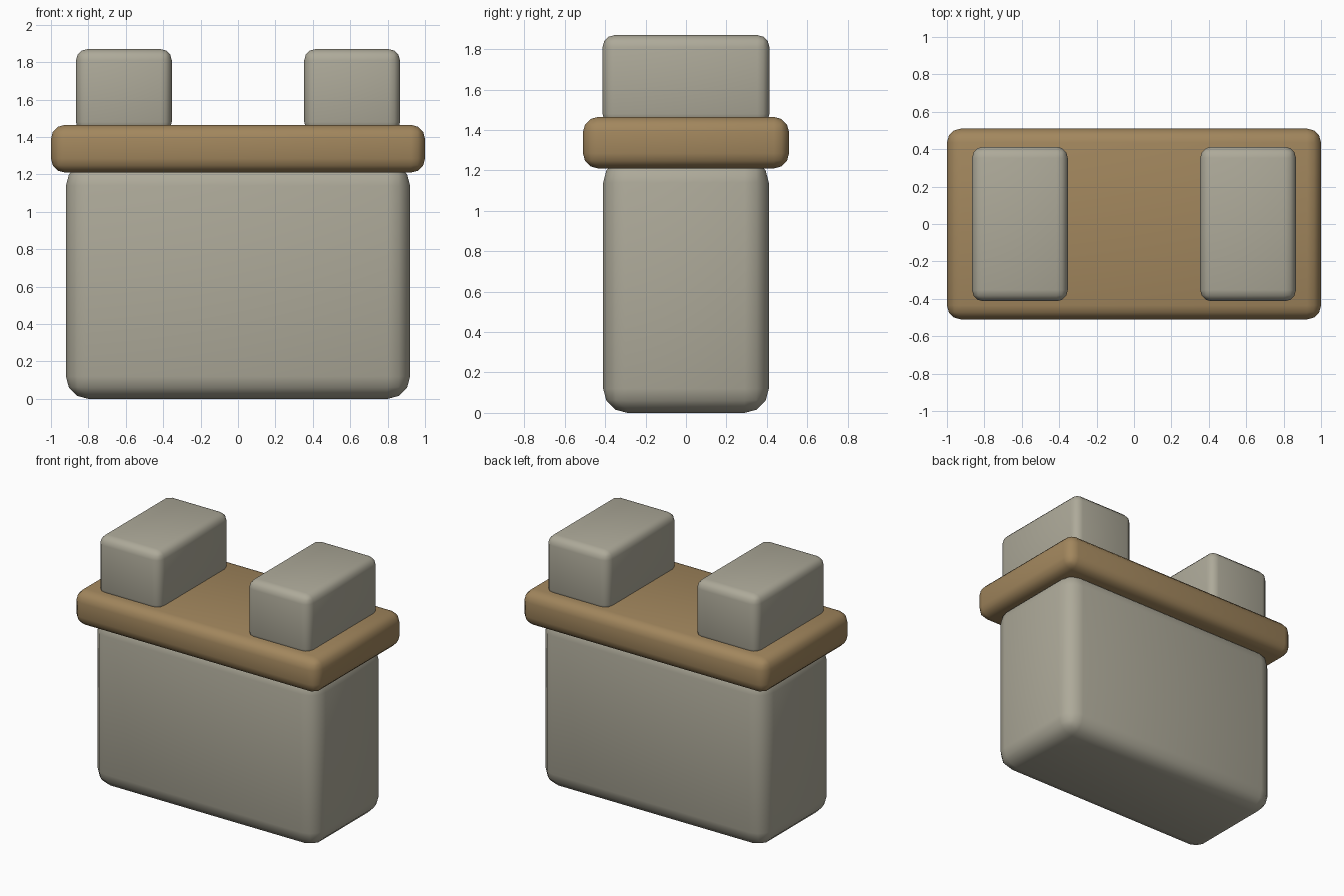
import bpy

if "Cube" in bpy.data.objects:
    bpy.data.objects.remove(bpy.data.objects["Cube"])


def material(name, color):
    mat = bpy.data.materials.new(name)
    mat.diffuse_color = (*color, 1)
    mat.use_nodes = True
    mat.node_tree.nodes["Principled BSDF"].inputs["Base Color"].default_value = mat.diffuse_color
    return mat


def rounded_block(name, x, half_x, half_y, z0, z1, bevel, mat):
    """Box with rounded edges, spanning z0 to z1."""
    bpy.ops.mesh.primitive_cube_add(size=2, location=(x, 0, (z0 + z1) / 2))
    ob = bpy.context.object
    ob.name = name
    ob.scale = (half_x, half_y, (z1 - z0) / 2)
    bpy.ops.object.transform_apply(location=False, rotation=False, scale=True)
    ob.data.materials.append(mat)
    mod = ob.modifiers.new("rounding", "BEVEL")
    mod.width = bevel
    mod.segments = 3
    bpy.ops.object.modifier_apply(modifier=mod.name)
    bpy.ops.object.shade_smooth_by_angle()
    return ob


stone = material("stone", (0.42, 0.40, 0.32))
tan = material("tan_stone", (0.36, 0.24, 0.11))

# Main wall block
rounded_block("wall", 0, 0.92, 0.41, 0, 1.26, 0.12, stone)

# Overhanging ledge
rounded_block("ledge", 0, 1.0, 0.51, 1.21, 1.465, 0.075, tan)

# Two battlement blocks
for side, label in ((-1, "left"), (1, "right")):
    rounded_block(label + "_battlement", side * 0.61, 0.256, 0.413,
                  1.42, 1.87, 0.06, stone)
